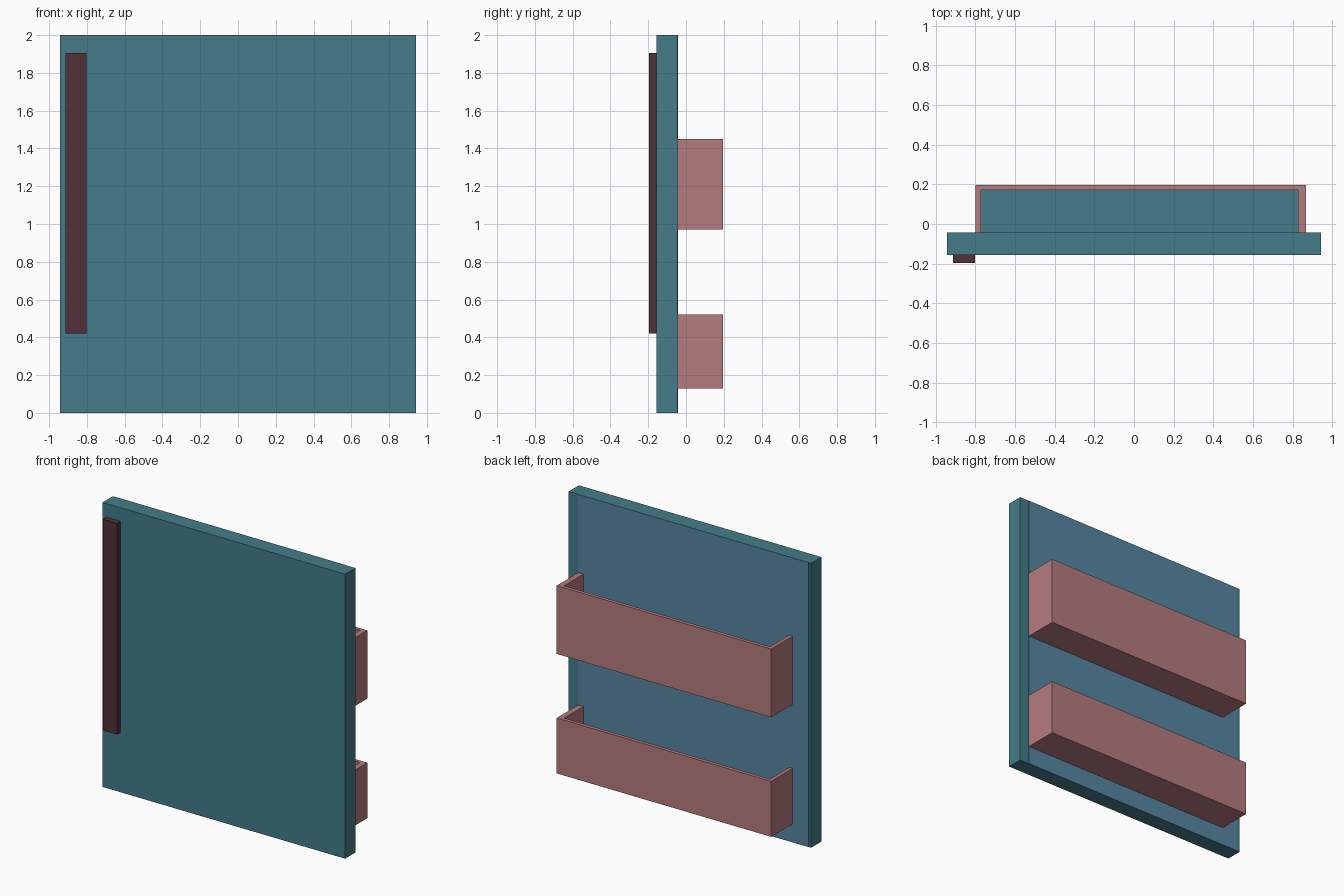
import bpy, bmesh

if "Cube" in bpy.data.objects:
    bpy.data.objects.remove(bpy.data.objects["Cube"])


def material(name, rgb):
    m = bpy.data.materials.new(name)
    m.diffuse_color = (*rgb, 1)
    m.use_nodes = True
    m.node_tree.nodes["Principled BSDF"].inputs["Base Color"].default_value = m.diffuse_color
    return m


TEAL = material("teal", (0.058, 0.202, 0.254))
BLUE = material("blue", (0.095, 0.235, 0.36))
PINK = material("pink", (0.46, 0.2, 0.21))
MAROON = material("maroon", (0.085, 0.03, 0.04))


def add_object(name, bm, mat):
    bmesh.ops.recalc_face_normals(bm, faces=bm.faces)
    mesh = bpy.data.meshes.new(name)
    bm.to_mesh(mesh)
    bm.free()
    mesh.materials.append(mat)
    ob = bpy.data.objects.new(name, mesh)
    bpy.context.collection.objects.link(ob)
    return ob


def prism(name, outline, z0, z1, mat):
    """Extrude a plan outline (x, y) from z0 up to z1."""
    bm = bmesh.new()
    face = bm.faces.new([bm.verts.new((x, y, z0)) for x, y in outline])
    top = bmesh.ops.extrude_face_region(bm, geom=[face])["geom"]
    verts = [v for v in top if isinstance(v, bmesh.types.BMVert)]
    bmesh.ops.translate(bm, verts=verts, vec=(0, 0, z1 - z0))
    return add_object(name, bm, mat)


def box(name, x0, x1, y0, y1, z0, z1, mat):
    return prism(name, [(x0, y0), (x1, y0), (x1, y1), (x0, y1)], z0, z1, mat)


BACK = -0.042

# Door slab, back liner and front handle
box("door_panel", -0.943, 0.943, -0.157, BACK - 0.002, 0, 2, TEAL)
box("back_liner", -0.925, 0.87, BACK - 0.002, BACK, 0, 2, BLUE)
box("handle", -0.913, -0.803, -0.196, -0.157, 0.42, 1.905, MAROON)

# Two shelf bins: U-shaped wall, base and tray lining
wall = [(-0.80, BACK), (-0.80, 0.196), (0.868, 0.196), (0.868, BACK),
        (0.828, BACK), (0.828, 0.171), (-0.773, 0.171), (-0.773, BACK)]
for level, z0, z1 in (("lower", 0.13, 0.52), ("upper", 0.97, 1.45)):
    prism(level + "_bin_wall", wall, z0, z1, PINK)
    box(level + "_bin_base", -0.773, 0.828, BACK, 0.171, z0, z0 + 0.025, PINK)
    box(level + "_bin_lining", -0.773, 0.828, BACK, 0.171, z0 + 0.025, z0 + 0.03, TEAL)
